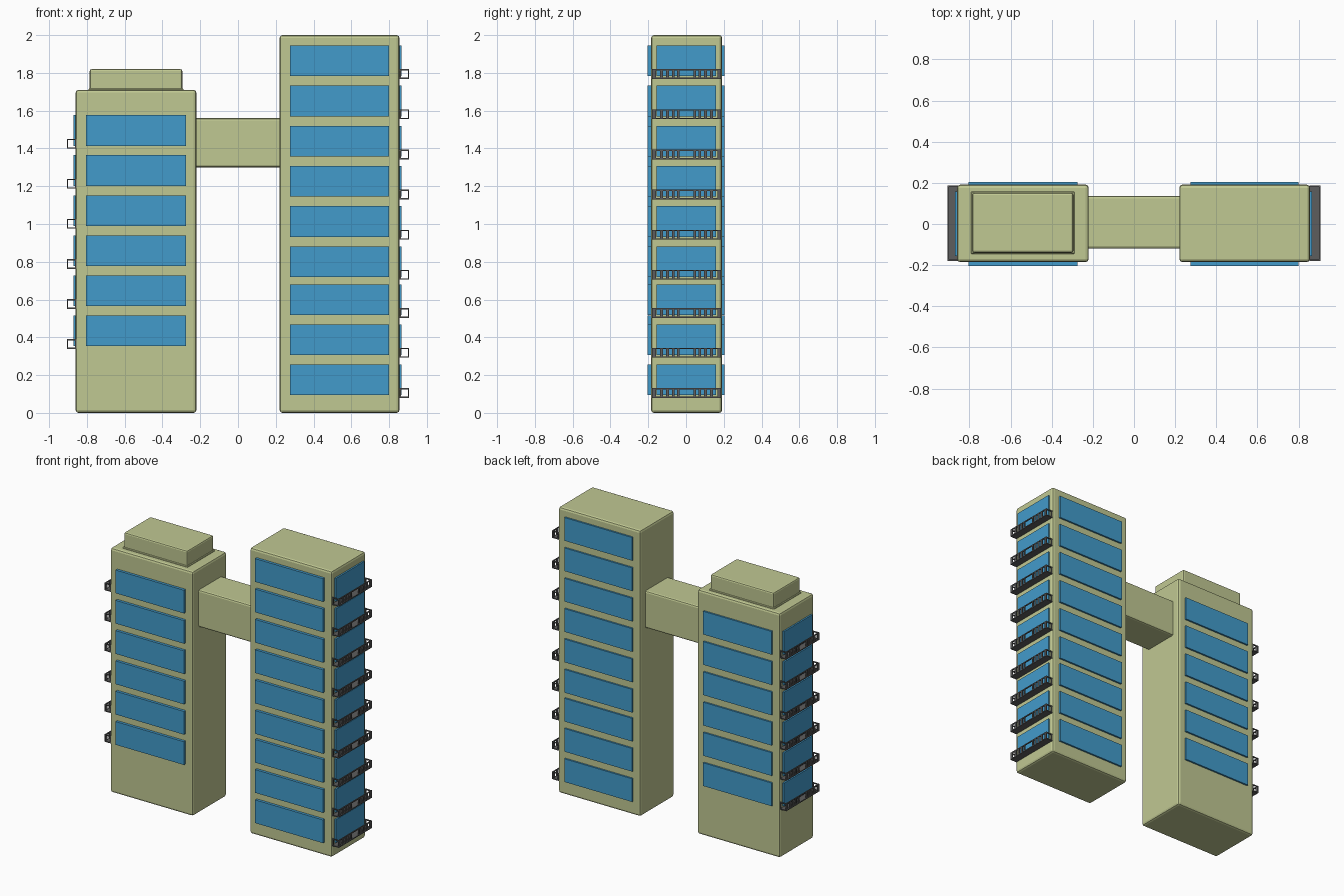
import bpy, bmesh
from mathutils import Vector

if "Cube" in bpy.data.objects:
    bpy.data.objects.remove(bpy.data.objects["Cube"])


def material(name, rgb):
    m = bpy.data.materials.new(name)
    m.diffuse_color = (*rgb, 1)
    m.use_nodes = True
    m.node_tree.nodes["Principled BSDF"].inputs["Base Color"].default_value = m.diffuse_color
    return m


WALL = material("pale_green", (0.53, 0.58, 0.29))
GLASS = material("blue_glass", (0.055, 0.33, 0.60))
METAL = material("dark_metal", (0.11, 0.11, 0.11))
YC = 0.003  # depth centre of the towers


def boxes(name, spans, mat, bevel=0.0, segments=2):
    """One object made of boxes given as (x0, x1, y0, y1, z0, z1)."""
    bm = bmesh.new()
    for x0, x1, y0, y1, z0, z1 in spans:
        vs = bmesh.ops.create_cube(bm, size=1)["verts"]
        mid = Vector((x0 + x1, y0 + y1, z0 + z1)) / 2
        size = Vector((abs(x1 - x0), y1 - y0, z1 - z0))
        for v in vs:
            v.co = mid + v.co * size
    if bevel:
        bmesh.ops.bevel(bm, geom=bm.edges[:], offset=bevel, segments=segments,
                        profile=0.5, affect='EDGES')
    me = bpy.data.meshes.new(name)
    bm.to_mesh(me)
    bm.free()
    me.materials.append(mat)
    ob = bpy.data.objects.new(name, me)
    bpy.context.collection.objects.link(ob)
    return ob


# Tower bodies, roof block and connecting bridge
boxes("left_tower", [(-0.86, -0.22, YC - 0.188, YC + 0.188, 0, 1.71)], WALL, 0.015)
boxes("right_tower", [(0.22, 0.855, YC - 0.188, YC + 0.188, 0, 2.0)], WALL, 0.015)
boxes("roof_block", [(-0.785, -0.295, -0.14, 0.152, 1.69, 1.82)], WALL, 0.01)
boxes("roof_block_base", [(-0.792, -0.288, -0.146, 0.158, 1.70, 1.718)], WALL, 0.004, 1)
boxes("bridge", [(-0.25, 0.25, -0.12, 0.136, 1.30, 1.56)], WALL, 0.012)


def balcony(side, zc):
    """Spans for one balcony: floor, top rails and grouped bars."""
    z0, z1, t = zc - 0.026, zc + 0.026, 0.007
    y0, y1 = YC - 0.183, YC + 0.183
    xi, xo = 0.853, 0.906
    out = [(xi, xo, y0, y1, z0, z0 + t),
           (xo - t, xo, y0, y1, z1 - t, z1)]
    for a in (y0, y1 - t):                                # end rails and wall posts
        out.append((xi, xo, a, a + t, z1 - t, z1))
        out.append((xi + 0.003, xi + 0.01, a, a + t, z0, z1))
    for s in (-1, 1):                                     # front bars
        for y, w in ((0.173, 0.02), (0.133, 0.016), (0.10, 0.016),
                     (0.07, 0.014), (0.044, 0.012)):
            c = YC + s * y
            out.append((xo - t, xo, c - w / 2, c + w / 2, z0, z1))
    return [(side * a, side * b, *rest) for a, b, *rest in out]


def facade(name, side, x_in, x_out, floors, wall):
    """Front, back and side windows plus balconies for one tower."""
    h = 0.162
    x0, x1 = sorted((side * x_in, side * x_out))
    boxes(name + "_front_windows",
          [(x0, x1, -0.204, -0.175, z, z + h) for z in floors], GLASS)
    boxes(name + "_back_windows",
          [(x0, x1, 0.18, 0.203, z, z + h) for z in floors], GLASS)
    boxes(name + "_side_windows",
          [(side * (wall - 0.02), side * (wall + 0.011), YC - 0.158, YC + 0.156, z, z + h)
           for z in floors], GLASS)
    boxes(name + "_balconies",
          [s for z in floors for s in balcony(side, z + 0.011 + 0.0)], METAL)


facade("left", -1, 0.275, 0.805, [0.354 + 0.212 * i for i in range(6)], 0.86)
facade("right", 1, 0.275, 0.80,
       [0.095, 0.307, 0.518] + [0.72 + 0.2125 * i for i in range(6)], 0.855)
